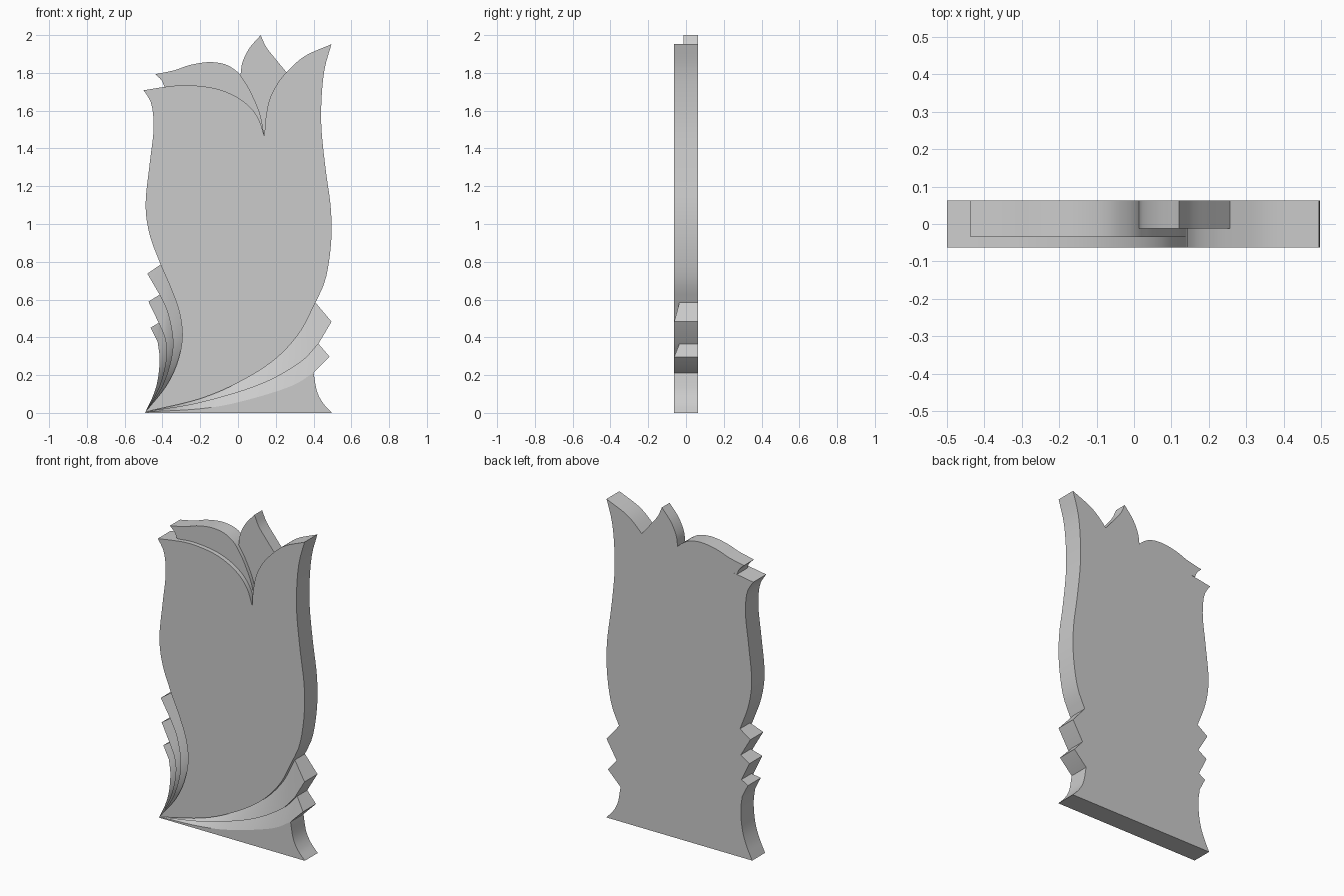
import bpy, bmesh, math
from mathutils import Vector

if "Cube" in bpy.data.objects:
    bpy.data.objects.remove(bpy.data.objects["Cube"])

FRONT, MID, DEEP, BACK = -0.0625, -0.035, -0.0125, 0.0625
N = 28


def curve(*pts):
    """Smooth curve through (x, z) points, resampled evenly."""
    p = [Vector(q) for q in pts]
    p = [2 * p[0] - p[1]] + p + [2 * p[-1] - p[-2]]
    dense = []
    for a, b, c, d in zip(p, p[1:], p[2:], p[3:]):
        for k in range(20):
            t = k / 20
            dense.append(0.5 * (2 * b + (c - a) * t + (2 * a - 5 * b + 4 * c - d) * t ** 2
                                + (3 * b - a - 3 * c + d) * t ** 3))
    dense.append(p[-2])
    run = [0.0]
    for a, b in zip(dense, dense[1:]):
        run.append(run[-1] + (b - a).length)
    out, j = [], 0
    for i in range(N + 1):
        s = run[-1] * i / N
        while j < len(run) - 2 and run[j + 1] < s:
            j += 1
        out.append(dense[j].lerp(dense[j + 1], (s - run[j]) / (run[j + 1] - run[j])))
    return out


def solid(name, loop, ys, front_faces=None):
    """Outline with a front depth per point, closed to the flat back."""
    bm = bmesh.new()
    f = [bm.verts.new((p.x, y, p.y)) for p, y in zip(loop, ys)]
    b = [bm.verts.new((p.x, BACK, p.y)) for p in loop]
    n = len(loop)
    for face in front_faces or [range(n)]:
        bm.faces.new([f[i] for i in face])
    bm.faces.new(b[::-1])
    for i in range(n):
        j = (i + 1) % n
        bm.faces.new((f[i], b[i], b[j], f[j]))
    bmesh.ops.recalc_face_normals(bm, faces=bm.faces)
    me = bpy.data.meshes.new(name)
    bm.to_mesh(me)
    bm.free()
    ob = bpy.data.objects.new(name, me)
    bpy.context.collection.objects.link(ob)
    bpy.ops.object.select_all(action='DESELECT')
    ob.select_set(True)
    bpy.context.view_layer.objects.active = ob
    bpy.ops.object.shade_smooth_by_angle(angle=math.radians(25))


def plate(name, y, *curves):
    """Flat-fronted part bounded by joined curves."""
    loop = []
    for p in (q for c in curves for q in c):
        if not loop or (p - loop[-1]).length > 1e-4:
            loop.append(p)
    if (loop[0] - loop[-1]).length < 1e-4:
        loop.pop()
    solid(name, loop, [y] * len(loop))


def leaf(name, upper, lower, tip):
    """Sloping blade: recessed along the upper curve, raised along the lower."""
    loop = [Vector(tip)] + lower + upper[-2::-1]
    ys = [FRONT] * (N + 2) + [MID] * N
    low = lambda i: 1 + i
    up = lambda i: 2 * N + 1 - i
    faces = [(0, low(0), up(0))]
    faces += [(low(i), low(i + 1), up(i + 1), up(i)) for i in range(N - 1)]
    faces.append((low(N - 1), low(N), up(N - 1)))
    solid(name, loop, ys, faces)


root = (-0.49, 0.005)
# Fan curves on the left and right, all meeting at the root
left = [
    curve((-0.41, 0.785), (-0.352, 0.652), (-0.31, 0.53), (-0.295, 0.403), (-0.32, 0.27), (-0.38, 0.143), root),
    curve((-0.415, 0.626), (-0.372, 0.53), (-0.345, 0.39), (-0.357, 0.27), (-0.405, 0.135), root),
    curve((-0.42, 0.477), (-0.388, 0.40), (-0.378, 0.32), (-0.391, 0.225), (-0.425, 0.12), root),
    curve((-0.425, 0.375), (-0.415, 0.285), (-0.425, 0.175), (-0.45, 0.09), root)]
right = [
    curve((0.41, 0.584), (0.326, 0.424), (0.193, 0.281), (0.008, 0.164), (-0.204, 0.074), root),
    curve((0.426, 0.366), (0.326, 0.265), (0.114, 0.149), (-0.204, 0.053), root),
    curve((0.40, 0.212), (0.272, 0.138), (0.008, 0.058), (-0.2, 0.022), root)]

# Main petal body
side_l = curve((-0.5, 1.708), (-0.458, 1.634), (-0.447, 1.5), (-0.468, 1.316),
               (-0.489, 1.103), (-0.468, 0.944), (-0.41, 0.785))
side_r = curve((0.495, 1.952), (0.458, 1.819), (0.442, 1.66), (0.442, 1.5), (0.464, 1.289),
               (0.492, 1.077), (0.492, 0.891), (0.463, 0.706), (0.41, 0.584))
top_l = curve((-0.5, 1.708), (-0.363, 1.729), (-0.262, 1.735), (-0.125, 1.719),
              (-0.02, 1.68), (0.06, 1.623), (0.11, 1.554), (0.14, 1.464))
top_r = curve((0.14, 1.464), (0.146, 1.554), (0.167, 1.66), (0.21, 1.745),
              (0.257, 1.803), (0.352, 1.888), (0.495, 1.952))
plate("main_petal", FRONT, top_l, top_r, side_r, right[0], left[0][::-1], side_l[::-1])

# Rear left petal, recessed behind the main petal
rear_top = curve((-0.437, 1.793), (-0.337, 1.814), (-0.257, 1.841), (-0.156, 1.857),
                 (-0.07, 1.846), (-0.013, 1.814), (0.013, 1.788))
rear_edge = curve((0.013, 1.788), (0.06, 1.713), (0.114, 1.59), (0.14, 1.464))
rear_notch = curve((-0.39, 1.727), (-0.405, 1.761), (-0.437, 1.793))
plate("rear_petal", MID, rear_top, rear_edge,
      [p for p in top_l[::-1] if p.x > -0.385], rear_notch)

# Centre petal, deepest layer
centre_l = curve((0.013, 1.788), (0.024, 1.857), (0.06, 1.93), (0.12, 2.0))
centre_r = curve((0.12, 2.0), (0.15, 1.936), (0.204, 1.867), (0.257, 1.803))
plate("centre_petal", DEEP, centre_l, centre_r,
      [p for p in top_r[::-1] if p.x < 0.255], rear_edge[::-1])

# Leaves on both sides
for i, tip in enumerate([(-0.48, 0.737), (-0.474, 0.589), (-0.463, 0.451)]):
    leaf(f"left_leaf_{i + 1}", left[i], left[i + 1], tip)
for i, tip in enumerate([(0.495, 0.483), (0.485, 0.297)]):
    leaf(f"right_leaf_{i + 1}", right[i], right[i + 1], tip)

# Base foot
foot_edge = curve((0.497, 0.0), (0.45, 0.052), (0.418, 0.115), (0.40, 0.212))
plate("base_foot", FRONT, foot_edge, right[2], [Vector((-0.493, 0.0))])
